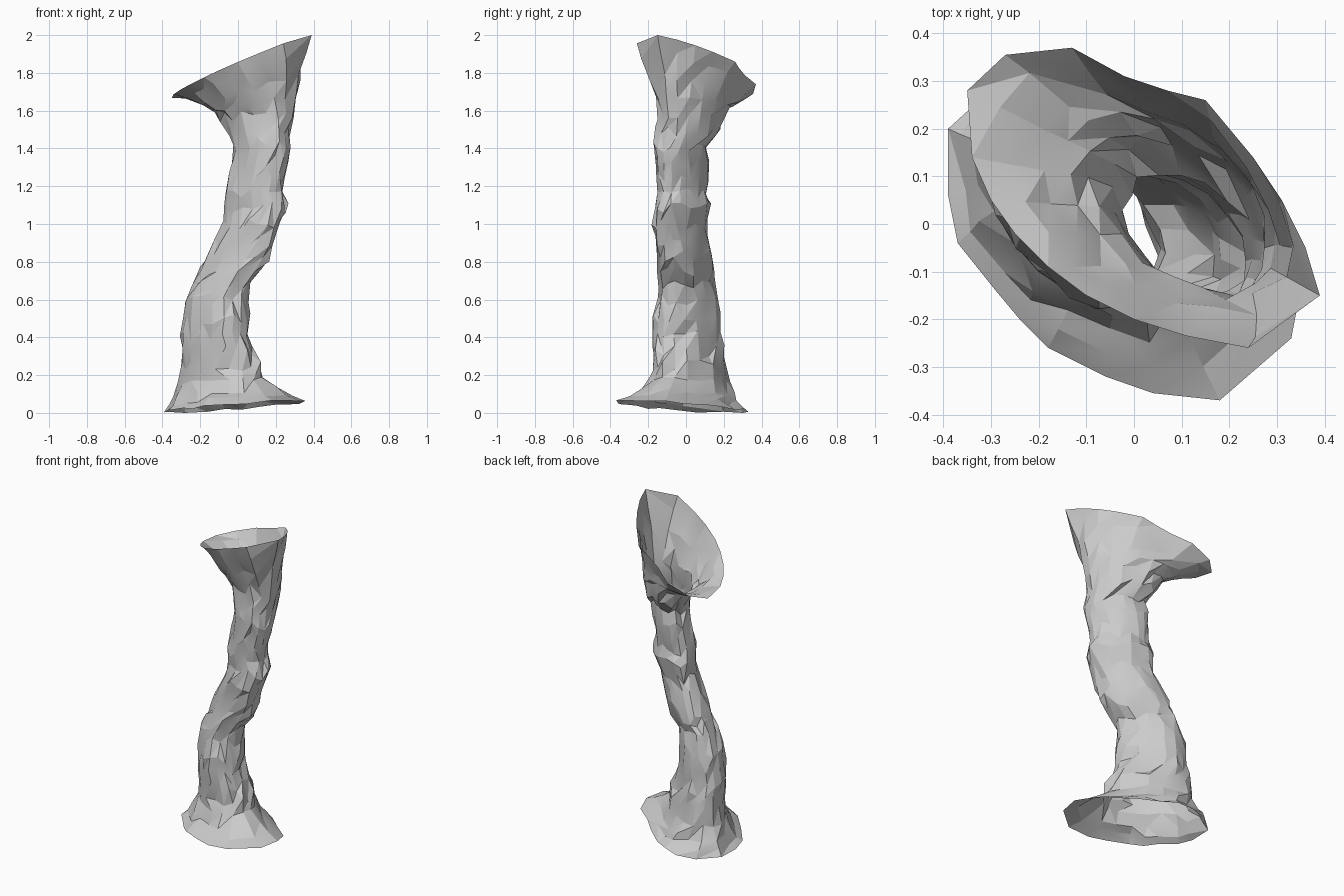
import bpy, bmesh, math, random

if "Cube" in bpy.data.objects:
    bpy.data.objects.remove(bpy.data.objects["Cube"])

random.seed(11)
N = 18
START = math.radians(-30)
SKEW = 0.24  # makes the column cross-section longer front-right to back-left

# column outline per level: z, x left, x right, y front, y back
LEVELS = [
    (0.25, -0.31, 0.12, -0.18, 0.22), (0.33, -0.305, 0.08, -0.175, 0.205),
    (0.41, -0.305, 0.05, -0.175, 0.19), (0.50, -0.29, 0.06, -0.18, 0.185),
    (0.60, -0.285, 0.05, -0.145, 0.175), (0.68, -0.24, 0.06, -0.145, 0.145),
    (0.75, -0.20, 0.12, -0.15, 0.145), (0.83, -0.18, 0.17, -0.155, 0.145),
    (0.91, -0.13, 0.19, -0.16, 0.12), (1.00, -0.08, 0.225, -0.18, 0.11),
    (1.09, -0.07, 0.26, -0.165, 0.13), (1.17, -0.065, 0.235, -0.16, 0.115),
    (1.25, -0.05, 0.24, -0.155, 0.125), (1.33, -0.035, 0.265, -0.16, 0.12),
    (1.41, -0.02, 0.285, -0.17, 0.11), (1.49, -0.05, 0.285, -0.155, 0.18),
    (1.57, -0.09, 0.30, -0.15, 0.20),
]
# plan outlines of the two flared rims, counter-clockwise
TOP_RIM = [(.39, -.15), (.36, -.05), (.31, .05), (.25, .14), (.15, .26), (.07, .28), (-.02, .31),
           (-.13, .37), (-.27, .355), (-.35, .28), (-.34, .14), (-.30, .05), (-.25, -.02),
           (-.18, -.09), (-.10, -.15), (0, -.20), (.11, -.235), (.24, -.26)]
BASE_RIM = [(.33, -.24), (.355, -.11), (.32, 0), (.21, .09), (.12, .18), (.02, .26), (-.07, .31),
            (-.16, .33), (-.28, .30), (-.39, .20), (-.39, .06), (-.37, -.04),
            (-.29, -.14), (-.24, -.20), (-.18, -.26), (-.06, -.32), (.04, -.355), (.18, -.37)]


def oval(level):
    z, xl, xr, yf, yb = level
    pts = []
    for i in range(N):
        a = START + 2 * math.pi * i / N
        pts.append(((xl + xr) / 2 + (xr - xl) / 2 * math.cos(a + SKEW),
                    (yf + yb) / 2 + (yb - yf) / 2 * math.sin(a - SKEW), z))
    return pts


def roughen(ring, amount, dz):
    # random dents, sideways shifts and height changes
    cx = sum(p[0] for p in ring) / N
    cy = sum(p[1] for p in ring) / N
    out = []
    for x, y, z in ring:
        s = random.uniform(1 - amount, 1 + amount * 0.75)
        out.append((cx + (x - cx) * s, cy + (y - cy) * s, z + random.uniform(-dz, dz)))
    return out


def flare(ring, rim, t, power):
    # blend from the column to a rim, spreading outward late
    f = t ** power
    return [(a[0] + (b[0] - a[0]) * f, a[1] + (b[1] - a[1]) * f, a[2] + (b[2] - a[2]) * t)
            for a, b in zip(ring, rim)]


# slanted top rim and nearly level base rim
top = [(x, y, 1.85 + 0.38 * x - 0.12 * y) for x, y in TOP_RIM]
base = [(x, y, 0.03 + 0.06 * x - 0.045 * y + 0.006 * math.sin(i * 2.3))
        for i, (x, y) in enumerate(BASE_RIM)]
low, high = min(p[2] for p in base), max(p[2] for p in top)
base = [(x, y, z - low) for x, y, z in base]
top = [(x, y, z + 2.0 - high) for x, y, z in top]

# stack of rings: base flare, rough column, slanted top flare
first, last = oval(LEVELS[0]), oval(LEVELS[-1])
rings = [base]
for t in (0.85, 0.66, 0.36):
    rings.append(roughen(flare(first, base, t, 2.4), 0.05, 0.014))
rings += [roughen(oval(lv), 0.08, 0.032) for lv in LEVELS]
for t in (0.25, 0.5, 0.78):
    rings.append(roughen(flare(last, top, t, 1.25), 0.06, 0.02))
rings.append(top)

# open tube skin, triangulated along a rising spiral
bm = bmesh.new()
grid = [[bm.verts.new(p) for p in ring] for ring in rings]
for lo, hi in zip(grid, grid[1:]):
    for i in range(N):
        j = (i + 1) % N
        if random.random() < 0.85:
            bm.faces.new((lo[i], lo[j], hi[j]))
            bm.faces.new((lo[i], hi[j], hi[i]))
        else:
            bm.faces.new((lo[i], lo[j], hi[i]))
            bm.faces.new((lo[j], hi[j], hi[i]))
mesh = bpy.data.meshes.new("rock_column")
bm.to_mesh(mesh)
bm.free()
column = bpy.data.objects.new("rock_column", mesh)
bpy.context.collection.objects.link(column)
bpy.context.view_layer.objects.active = column
column.select_set(True)
bpy.ops.object.shade_smooth_by_angle(angle=math.radians(14))
